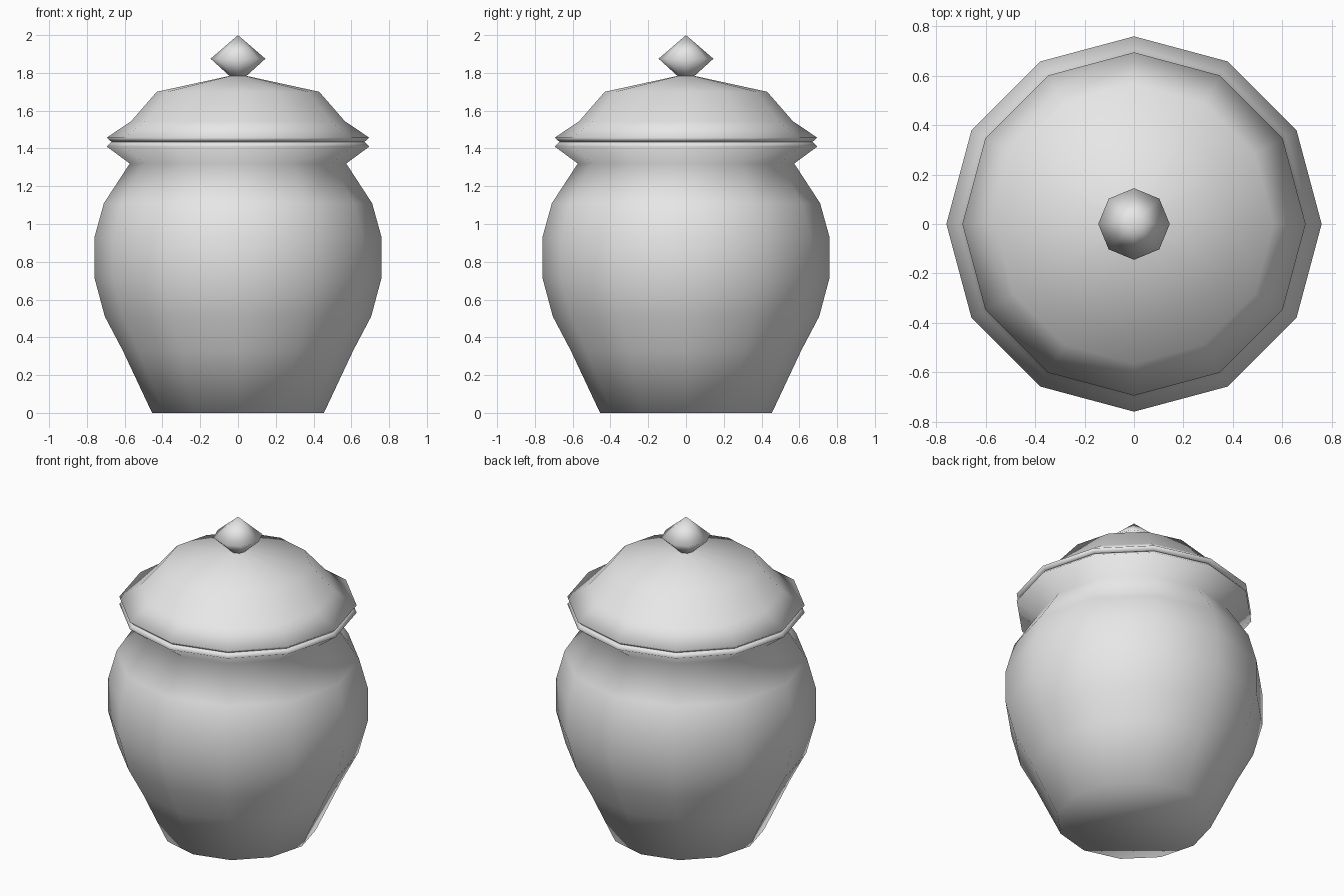
import bpy
import bmesh
from math import cos, sin, tau

cube = bpy.data.objects.get("Cube")
if cube:
    bpy.data.objects.remove(cube, do_unlink=True)

glaze = bpy.data.materials.new("pale_grey_ceramic")
glaze.use_nodes = True
colour = (0.8, 0.8, 0.8, 1)
glaze.diffuse_color = colour
glaze.node_tree.nodes["Principled BSDF"].inputs["Base Color"].default_value = colour


def lathe(name, profile, sides):
    """Turn a bottom-to-top (radius, height) profile; close both ends."""
    bm = bmesh.new()
    rings = []
    for r, z in profile:
        if r == 0:
            rings.append([bm.verts.new((0, 0, z))] * sides)
        else:
            rings.append([bm.verts.new((r * cos(tau * i / sides), r * sin(tau * i / sides), z))
                          for i in range(sides)])
    for low, high in zip(rings, rings[1:]):
        for i in range(sides):
            j = (i + 1) % sides
            corners = [low[i], low[j], high[j], high[i]]
            bm.faces.new(list(dict.fromkeys(corners)))
    if profile[0][0]:
        bm.faces.new(rings[0][::-1])
    if profile[-1][0]:
        bm.faces.new(rings[-1])
    for face in bm.faces:
        face.smooth = True
    mesh = bpy.data.meshes.new(name)
    bm.to_mesh(mesh)
    bm.free()
    mesh.materials.append(glaze)
    obj = bpy.data.objects.new(name, mesh)
    bpy.context.collection.objects.link(obj)
    return obj


# Rounded body with a pinched neck and flared lip
lathe("jar_body", [(0.455, 0), (0.61, 0.33), (0.705, 0.51), (0.76, 0.715),
                   (0.76, 0.93), (0.71, 1.11), (0.573, 1.32), (0.695, 1.41),
                   (0.67, 1.435)], 12)

# Domed lid with a thin rim
lathe("lid", [(0.67, 1.435), (0.695, 1.457), (0.565, 1.545), (0.43, 1.70),
              (0.04, 1.785)], 12)

# Pointed knob
lathe("lid_knob", [(0.035, 1.775), (0.145, 1.875), (0, 2.0)], 8)
